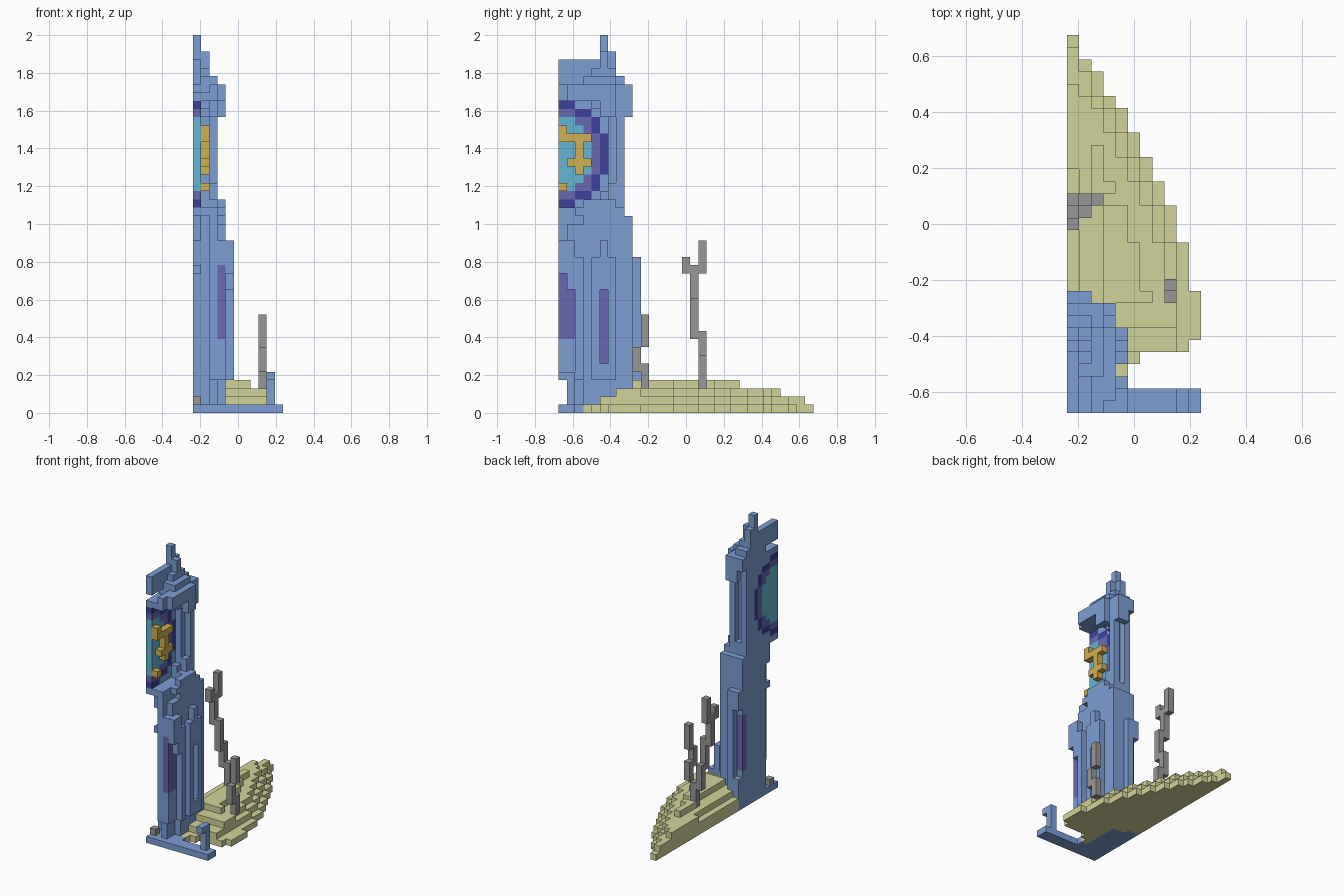
import bpy
import bmesh
from mathutils import Vector

if "Cube" in bpy.data.objects:
    bpy.data.objects.remove(bpy.data.objects["Cube"], do_unlink=True)

UNIT = 2 / 46
ORIGIN = Vector((-5.5, -15.5, 0))
cells = {}    # block position -> part name
colours = {}  # part name -> material


def make_material(name, red, green, blue):
    rgba = [(c / 255) ** 2.2 for c in (red, green, blue)] + [1]
    mat = bpy.data.materials.new(name)
    mat.use_nodes = True
    mat.diffuse_color = rgba
    mat.node_tree.nodes["Principled BSDF"].inputs["Base Color"].default_value = rgba
    return mat


def fill(part, mat, x, y, z):
    """Fill a range of blocks; each range is (first, end), or one index."""
    colours[part] = mat
    spans = [range(s, s + 1) if isinstance(s, int) else range(*s) for s in (x, y, z)]
    for i in spans[0]:
        for j in spans[1]:
            for k in spans[2]:
                cells[i, j, k] = part


def build(part):
    """Mesh the exposed block faces of one part."""
    bm = bmesh.new()
    cache = {}

    def vert(corner):
        if corner not in cache:
            cache[corner] = bm.verts.new((Vector(corner) + ORIGIN) * UNIT)
        return cache[corner]

    for cell, owner in cells.items():
        if owner != part:
            continue
        for axis in range(3):
            for side in (0, 1):
                near = list(cell)
                near[axis] += 2 * side - 1
                if tuple(near) in cells:
                    continue
                ring = []
                for a, b in ((0, 0), (1, 0), (1, 1), (0, 1)):
                    corner = list(cell)
                    corner[axis] += side
                    corner[(axis + 1) % 3] += a
                    corner[(axis + 2) % 3] += b
                    ring.append(vert(tuple(corner)))
                bm.faces.new(ring if side else ring[::-1])
    mesh = bpy.data.meshes.new(part)
    bm.to_mesh(mesh)
    bm.free()
    mesh.materials.append(colours[part])
    bpy.context.collection.objects.link(bpy.data.objects.new(part, mesh))


blue = make_material("slate blue", 124, 157, 211)
tan = make_material("pale sand", 209, 211, 153)
grey = make_material("grey", 150, 150, 150)
teal = make_material("teal", 99, 180, 209)
gold = make_material("gold", 208, 175, 84)
navy = make_material("navy", 64, 67, 153)
purple = make_material("purple", 104, 104, 176)

# Sandy mound: stacked layers that follow the shoreline
shore = [(3, 5), (4, 6), (5, 10), (6, 11), (10, 10), (14, 9), (17, 8), (19, 7),
         (21, 6), (23, 5), (25, 4), (26, 3), (28, 2), (29, 1)]
for row in range(3, 31):
    width = [w for start, w in shore if start <= row][-1]
    fill("mound", tan, (0, width), row, 0)
    if 5 <= row < 30:
        fill("mound", tan, (0, max(1, min(9, width - 1))), row, 1)
    if 7 <= row < 27:
        fill("mound", tan, (1 if row < 20 else 0, max(1, min(9, width - 2))), row, 2)
    if 9 <= row < 17:
        fill("mound", tan, (3, width - 4), row, 3)
    elif 18 <= row < 22:
        fill("mound", tan, (2, max(3, width - 4)), row, 3)

# Base plate and railing post
fill("base", blue, (0, 5), (0, 3), 0)
fill("base", blue, (0, 4), (3, 9), 0)
fill("base", blue, (0, 2), 9, 0)
fill("base", blue, (0, 11), (0, 2), 0)
fill("railing_post", blue, 9, 1, (1, 5))
fill("railing_post", blue, 9, 0, 4)
fill("small_block", grey, 0, 1, 1)

# Lower tower: solid body with a thin side wall at the front
fill("tower_body", blue, (0, 4), (3, 9), (1, 24))
fill("tower_body", blue, 0, 2, (21, 24))
fill("tower_body", blue, 0, 2, 17)
fill("side_wall", blue, 2, (1, 3), (1, 24))
fill("side_wall", blue, 2, 0, (4, 24))
fill("side_wall", blue, 3, (1, 3), (4, 23))
fill("side_wall", blue, 3, 0, (4, 21))
fill("back_frame", blue, 0, 9, (1, 5))
fill("back_frame", blue, 1, 9, (1, 19))
fill("back_frame", blue, 0, 9, (16, 19))

# Pillars and arch crowns framing the side windows
for row in (2, 4, 6):
    fill("buttresses", blue, 4, row, (4, 19))
fill("buttresses", blue, 4, 5, (4, 6))
for row in (1, 5):
    fill("arch_crowns", blue, 4, row, (15, 21))
fill("arch_crowns", blue, 4, 0, (17, 21))

# Purple windows
fill("front_window", purple, 3, 0, (9, 18))
fill("front_window", purple, 3, 1, (9, 15))
fill("side_window", purple, 3, 5, (6, 15))
fill("back_window", purple, 0, 8, (6, 15))

# Ledge below the clock
fill("lower_ledge", blue, (0, 3), (0, 8), 24)
fill("lower_ledge", blue, 3, (2, 8), 24)
fill("lower_ledge", blue, (1, 3), (5, 8), 25)
fill("lower_ledge", blue, 3, (3, 7), 25)

# Upper tower: panel around the clock, frames and corner columns
fill("clock_panel", blue, 0, (0, 7), (25, 39))
fill("clock_frame", blue, 1, 6, (25, 39))
fill("clock_frame", blue, 1, (4, 6), (37, 39))
fill("clock_frame", blue, 1, 5, (36, 38))
fill("clock_frame", blue, 1, 5, (25, 27))
fill("clock_frame", blue, 2, 6, (36, 39))
fill("clock_frame", blue, 2, 6, (25, 28))
fill("upper_back_wall", blue, 0, 7, (25, 40))
fill("corner_column", blue, 2, 7, (25, 40))


# Clock face: rings chosen by row distance from the centre
def disc(part, mat, reach):
    for offset, width in enumerate(reach):
        for k in {31 + offset, 31 - offset}:
            fill(part, mat, 0, (0, width), k)


disc("clock_rim", navy, (6, 6, 6, 5, 5, 4, 2))
disc("clock_ring", purple, (5, 5, 5, 4, 4, 2))
disc("clock_dial", teal, (4, 4, 4, 3, 2))

# Gold hands and marks
fill("clock_hands", gold, 1, 0, 34)
fill("clock_hands", gold, 1, (0, 4), 33)
fill("clock_hands", gold, 1, 2, (29, 33))
fill("clock_hands", gold, 1, (1, 4), 30)
fill("clock_hands", gold, 1, 0, 27)

# Cornice with cut corner, stepped roof, ridge and spire
fill("cornice", blue, (1, 3), (0, 8), 38)
fill("cornice", blue, 2, (0, 8), 39)
fill("cornice", blue, 3, (1, 7), (38, 40))
fill("cornice", blue, 3, (5, 7), (36, 38))
fill("cornice", blue, (0, 3), 8, (38, 40))
fill("cornice", blue, (1, 3), 8, (36, 38))
fill("roof", blue, (0, 2), (3, 8), (39, 41))
fill("roof", blue, 2, (3, 7), 40)
fill("roof", blue, (0, 2), (4, 7), 41)
fill("roof", blue, 0, 6, (42, 44))
fill("roof", blue, 1, 5, (42, 44))
fill("ridge", blue, 0, (0, 6), (40, 43))
fill("spire", blue, 0, 5, (43, 46))

# Bare trees
fill("tall_tree", grey, 2, 17, (3, 7))
fill("tall_tree", grey, 1, 17, (6, 10))
fill("tall_tree", grey, 1, 16, (9, 14))
fill("tall_tree", grey, 0, 16, (13, 18))
fill("tall_tree", grey, 0, 17, (17, 21))
fill("tall_tree", grey, 0, 15, (17, 19))
fill("small_tree", grey, 8, 10, (3, 6))
fill("small_tree", grey, 8, 9, (5, 8))
fill("small_tree", grey, 8, 10, (8, 12))

for part in colours:
    build(part)
